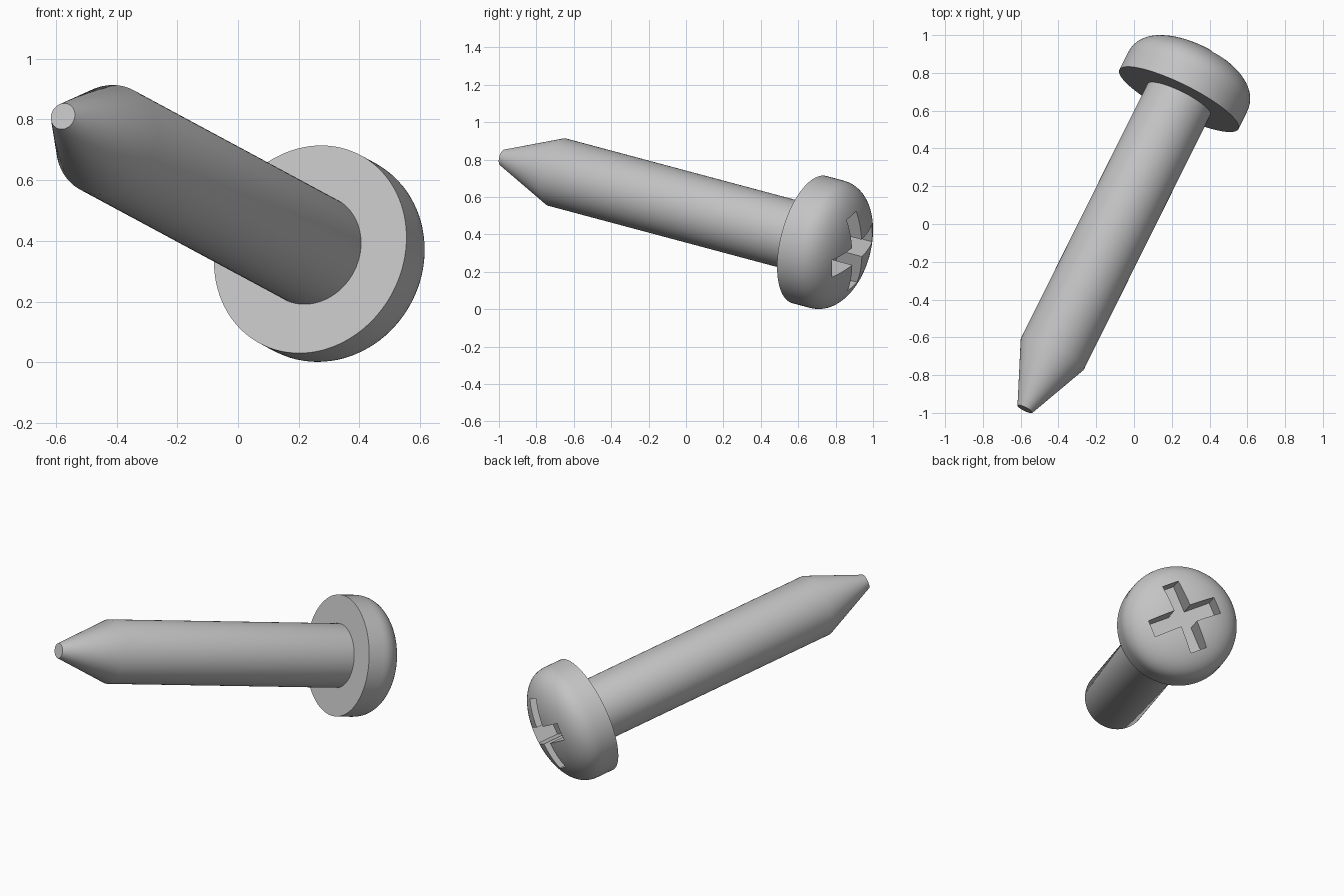
import bpy, bmesh, math
from mathutils import Vector, Matrix

if "Cube" in bpy.data.objects:
    bpy.data.objects.remove(bpy.data.objects["Cube"])

# Local frame: +z runs along the screw from tip to head, origin under the head
CENTRE = Vector((0.238, 0.66, 0.372))
axis = Vector((0.433, 0.871, -0.233)).normalized()
arm = Vector((-0.165, 0.1075, 0.095))
arm = (arm - axis * arm.dot(axis)).normalized()
side = axis.cross(arm)
FRAME = Matrix.Translation(CENTRE) @ Matrix((arm, side, axis)).transposed().to_4x4()

steel = bpy.data.materials.new("steel_grey")
steel.diffuse_color = (0.55, 0.55, 0.55, 1)
steel.use_nodes = True
steel.node_tree.nodes["Principled BSDF"].inputs["Base Color"].default_value = steel.diffuse_color


def finish(name, bm):
    bmesh.ops.recalc_face_normals(bm, faces=bm.faces)
    mesh = bpy.data.meshes.new(name)
    bm.to_mesh(mesh)
    bm.free()
    mesh.materials.append(steel)
    ob = bpy.data.objects.new(name, mesh)
    bpy.context.collection.objects.link(ob)
    ob.matrix_world = FRAME
    return ob


def lathe(name, profile, sides=96):
    """Revolve (radius, height) points, closing both ends."""
    bm = bmesh.new()
    rings = []
    for r, h in profile:
        rings.append([bm.verts.new((r * math.cos(2 * math.pi * i / sides),
                                    r * math.sin(2 * math.pi * i / sides), h))
                      for i in range(sides)])
    for low, high in zip(rings, rings[1:]):
        for i in range(sides):
            j = (i + 1) % sides
            bm.faces.new((low[i], low[j], high[j], high[i]))
    bm.faces.new(rings[0])
    bm.faces.new(rings[-1])
    return finish(name, bm)


def shade(ob):
    bpy.ops.object.select_all(action='DESELECT')
    ob.select_set(True)
    bpy.context.view_layer.objects.active = ob
    bpy.ops.object.shade_smooth_by_angle(angle=math.radians(32))


# Shaft with tapered blunt tip
shaft = lathe("shaft", [(0.044, -1.883), (0.186, -1.548), (0.186, 0.02)])

# Domed pan head: short straight wall, then a rounded crown
R, WALL, CROWN, POWER = 0.352, 0.10, 0.194, 2 / 2.3
profile = [(R, 0), (R, WALL)]
STEPS = 20
for k in range(1, STEPS):
    t = math.pi / 2 * k / STEPS
    profile.append((R * math.cos(t) ** POWER, WALL + CROWN * math.sin(t) ** POWER))
head = lathe("head", profile)

# Cross-shaped drive recess
L, W, FLOOR, TOP = 0.218, 0.052, 0.135, 0.5
bm = bmesh.new()
outline = []
for q in range(4):
    turn = Matrix.Rotation(q * math.pi / 2, 3, 'Z')
    for p in ((L, -W), (L, W), (W, W)):
        outline.append(bm.verts.new(turn @ Vector((*p, FLOOR))))
base = bm.faces.new(outline)
top = bmesh.ops.extrude_face_region(bm, geom=[base])
bmesh.ops.translate(bm, vec=(0, 0, TOP - FLOOR),
                    verts=[v for v in top["geom"] if isinstance(v, bmesh.types.BMVert)])
cutter = finish("recess_cutter", bm)
cutter.hide_render = True

cut = head.modifiers.new("recess", 'BOOLEAN')
cut.operation = 'DIFFERENCE'
cut.solver = 'EXACT'
cut.object = cutter
bpy.context.view_layer.objects.active = head
bpy.ops.object.modifier_apply(modifier=cut.name)
bpy.data.objects.remove(cutter)

shade(shaft)
shade(head)
